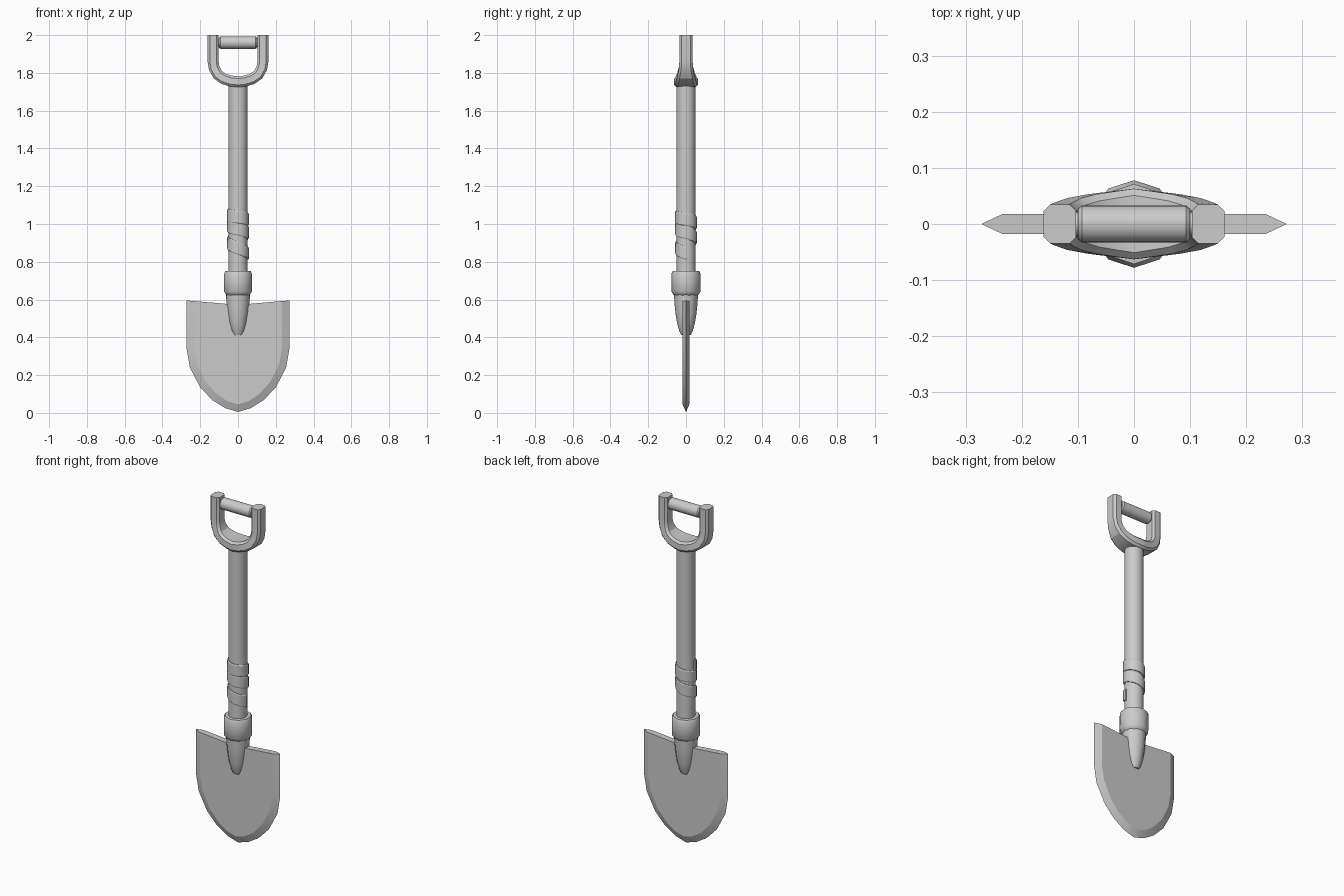
import bpy, bmesh, math
from math import sin, cos, pi
from mathutils import Vector

cube = bpy.data.objects.get("Cube")
if cube:
    bpy.data.objects.remove(cube)

steel = bpy.data.materials.new("plain grey")
steel.use_nodes = True
steel.diffuse_color = (0.6, 0.6, 0.6, 1)
steel.node_tree.nodes["Principled BSDF"].inputs["Base Color"].default_value = (0.6, 0.6, 0.6, 1)


def finish(name, bm, angle=35):
    bmesh.ops.remove_doubles(bm, verts=bm.verts, dist=0.0001)
    bmesh.ops.recalc_face_normals(bm, faces=bm.faces)
    mesh = bpy.data.meshes.new(name)
    bm.to_mesh(mesh)
    bm.free()
    mesh.materials.append(steel)
    obj = bpy.data.objects.new(name, mesh)
    bpy.context.collection.objects.link(obj)
    bpy.ops.object.select_all(action='DESELECT')
    obj.select_set(True)
    bpy.context.view_layer.objects.active = obj
    bpy.ops.object.shade_smooth_by_angle(angle=math.radians(angle))
    return obj


def loft(name, rings, angle=35):
    """Skin a list of closed rings and cap both ends."""
    bm = bmesh.new()
    loops = [[bm.verts.new(p) for p in ring] for ring in rings]
    n = len(loops[0])
    for a, b in zip(loops, loops[1:]):
        for i in range(n):
            j = (i + 1) % n
            bm.faces.new((a[i], a[j], b[j], b[i]))
    bm.faces.new(loops[0])
    bm.faces.new(loops[-1])
    return finish(name, bm, angle)


def lathe(name, profile, sides, angle=40):
    """Turn (radius, height) pairs around z."""
    return loft(name, [[(r * sin(2 * pi * i / sides), r * cos(2 * pi * i / sides), z)
                        for i in range(sides)] for r, z in profile], angle)


# Shaft, collar and socket
lathe("shaft", [(0.05, 0.6), (0.05, 1.75)], 16)
lathe("collar", [(0.062, 0.622), (0.068, 0.628), (0.077, 0.642), (0.078, 0.735),
                 (0.071, 0.75), (0.05, 0.75)], 10)
lathe("socket", [(0.026, 0.413), (0.036, 0.435), (0.047, 0.475), (0.056, 0.53),
                 (0.061, 0.58), (0.064, 0.635)], 12, 50)

# Blade: flat plate with a sharpened rim down the sides and tip
outer = [(0.272, 0.595), (0.272, 0.34), (0.255, 0.24), (0.2, 0.135),
         (0.135, 0.067), (0.067, 0.025), (0, 0.005)]
inner = [(0.234, 0.592), (0.234, 0.35), (0.218, 0.26), (0.172, 0.165),
         (0.115, 0.102), (0.058, 0.063), (0, 0.045)]


def mirrored(points):
    return points + [(-x, z) for x, z in reversed(points[:-1])]


bm = bmesh.new()
rim = [bm.verts.new((x, 0, z)) for x, z in mirrored(outer)]
tops = []
for y in (-0.018, 0.018):
    face = [bm.verts.new((x, y, z)) for x, z in mirrored(inner)]
    middle = bm.verts.new((0, y, 0.572))
    bm.faces.new(face + [middle])
    for i in range(len(rim) - 1):
        bm.faces.new((rim[i], rim[i + 1], face[i + 1], face[i]))
    tops.append((face[0], middle, face[-1]))
(fr, fm, fl), (br, bmid, bl) = tops
bm.faces.new((rim[0], fr, br))
bm.faces.new((fr, fm, bmid, br))
bm.faces.new((fm, fl, bl, bmid))
bm.faces.new((rim[-1], fl, bl))
finish("blade", bm, 15)

# Grip wrap: strip wound down the shaft, heights given per half turn
levels = [1.047, 1.025, 0.99, 0.955, 0.9, 0.845]
steps = 10
rings = []
for k in range((len(levels) - 1) * steps + 1):
    seg = min(k // steps, len(levels) - 2)
    t = k / steps - seg
    z = levels[seg] * (1 - t) + levels[seg + 1] * t
    a = pi + pi * k / steps
    rings.append([(r * cos(a), r * sin(a), z + h) for r, h in
                  ((0.046, -0.034), (0.054, -0.034), (0.057, -0.029),
                   (0.057, 0.029), (0.054, 0.034), (0.046, 0.034))])
loft("grip_wrap", rings, 30)

# Handle yoke: chamfered section swept along a U, deeper at the bottom
half = [(0.132, 2.0, 0.035), (0.132, 1.86, 0.035), (0.126, 1.825, 0.038),
        (0.107, 1.79, 0.046), (0.075, 1.768, 0.053), (0.038, 1.757, 0.058), (0, 1.753, 0.063)]
path = half + [(-x, z, d) for x, z, d in reversed(half[:-1])]
rings = []
for i, (x, z, d) in enumerate(path):
    p, q = path[max(i - 1, 0)], path[min(i + 1, len(path) - 1)]
    along = Vector((q[0] - p[0], 0, q[1] - p[1])).normalized()
    if i in (0, len(path) - 1):
        along.x = 0
    side = Vector((-along.z, 0, along.x))
    w, c = 0.029, 0.012
    section = [(w, d - c), (w - c, d), (c - w, d), (-w, d - c),
               (-w, c - d), (c - w, -d), (w - c, -d), (w, c - d)]
    rings.append([Vector((x, v, z)) + side * u for u, v in section])
loft("handle_yoke", rings, 25)

# Cross bar with stepped ends
bar = lathe("handle_bar", [(0.022, -0.115), (0.022, -0.1), (0.027, -0.1), (0.033, -0.093),
                           (0.033, 0.093), (0.027, 0.1), (0.022, 0.1), (0.022, 0.115)], 24)
bar.rotation_euler.y = pi / 2
bar.location.z = 1.96
